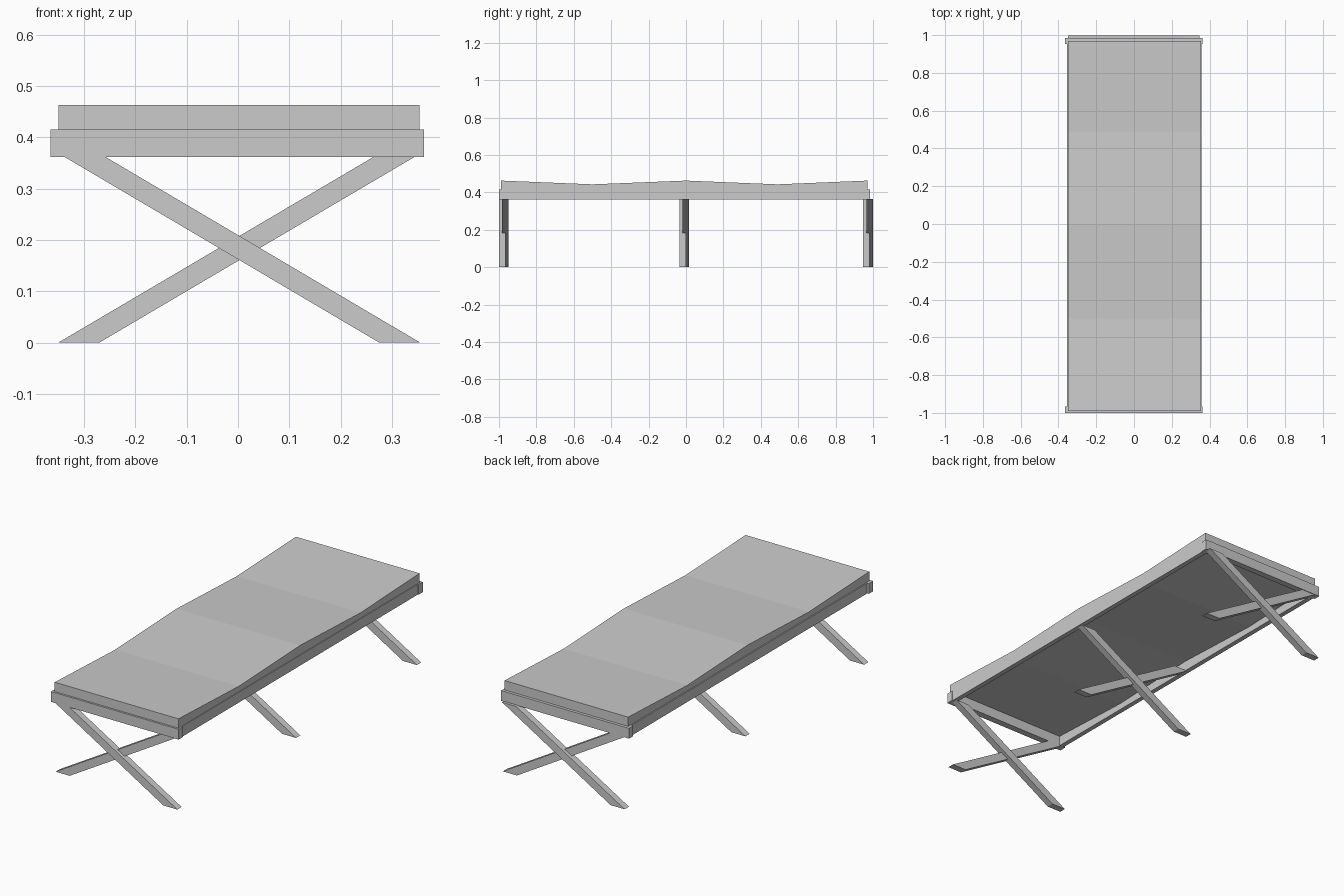
import bpy

if "Cube" in bpy.data.objects:
    bpy.data.objects.remove(bpy.data.objects["Cube"])


def mesh_object(name, verts, faces):
    me = bpy.data.meshes.new(name)
    me.from_pydata(verts, [], faces)
    me.update()
    ob = bpy.data.objects.new(name, me)
    bpy.context.collection.objects.link(ob)
    return ob


def box(name, x0, x1, y0, y1, z0, z1):
    bpy.ops.mesh.primitive_cube_add(
        size=1, location=((x0 + x1) / 2, (y0 + y1) / 2, (z0 + z1) / 2))
    ob = bpy.context.object
    ob.name = name
    ob.scale = (x1 - x0, y1 - y0, z1 - z0)
    bpy.ops.object.transform_apply(location=False, rotation=False, scale=True)
    return ob


def slanted_bar(name, bottom_x, top_x, y, depth=0.035, width=0.08, height=0.364):
    """Leg bar whose ends are cut level; x values give the left edges."""
    profile = [(bottom_x, 0), (bottom_x + width, 0),
               (top_x + width, height), (top_x, height)]
    verts = [(x, yy, z) for yy in (y, y + depth) for x, z in profile]
    faces = [(0, 1, 2, 3), (7, 6, 5, 4)]
    faces += [(i, i + 4, (i + 1) % 4 + 4, (i + 1) % 4) for i in range(4)]
    return mesh_object(name, verts, faces)


RAIL_Z = (0.362, 0.415)

# Side rails and the slightly wider end rails
box("right_side_rail", 0.333, 0.358, -0.965, 0.955, *RAIL_Z)
box("left_side_rail", -0.356, -0.331, -0.965, 0.955, *RAIL_Z)
box("front_end_rail", -0.365, 0.362, -1.0, -0.965, *RAIL_Z)
box("back_end_rail", -0.365, 0.362, 0.952, 0.985, *RAIL_Z)

# Wavy mattress: folded side profile swept across the width
wave = [(-0.99, 0.463), (-0.5, 0.443), (0.0, 0.463), (0.49, 0.443), (0.97, 0.463)]
thickness = 0.048
outline = wave + [(y, z - thickness) for y, z in reversed(wave)]
n = len(outline)
verts = [(x, y, z) for x in (-0.35, 0.354) for y, z in outline]
faces = [(i, (i + 1) % n, (i + 1) % n + n, i + n) for i in range(n)]
for i in range(4):
    j = n - 1 - i
    faces += [(j, j - 1, i + 1, i), (i + n, i + 1 + n, j - 1 + n, j + n)]
mesh_object("mattress", verts, faces)

# Three pairs of crossed legs
for label, y in (("front", -1.0), ("middle", -0.035), ("back", 0.947)):
    slanted_bar(label + "_leg_a", 0.275, -0.342, y)
    slanted_bar(label + "_leg_b", -0.35, 0.268, y + 0.017)

# Consistent outward normals
for ob in bpy.context.scene.objects:
    bpy.context.view_layer.objects.active = ob
    bpy.ops.object.mode_set(mode='EDIT')
    bpy.ops.mesh.select_all(action='SELECT')
    bpy.ops.mesh.normals_make_consistent(inside=False)
    bpy.ops.object.mode_set(mode='OBJECT')
